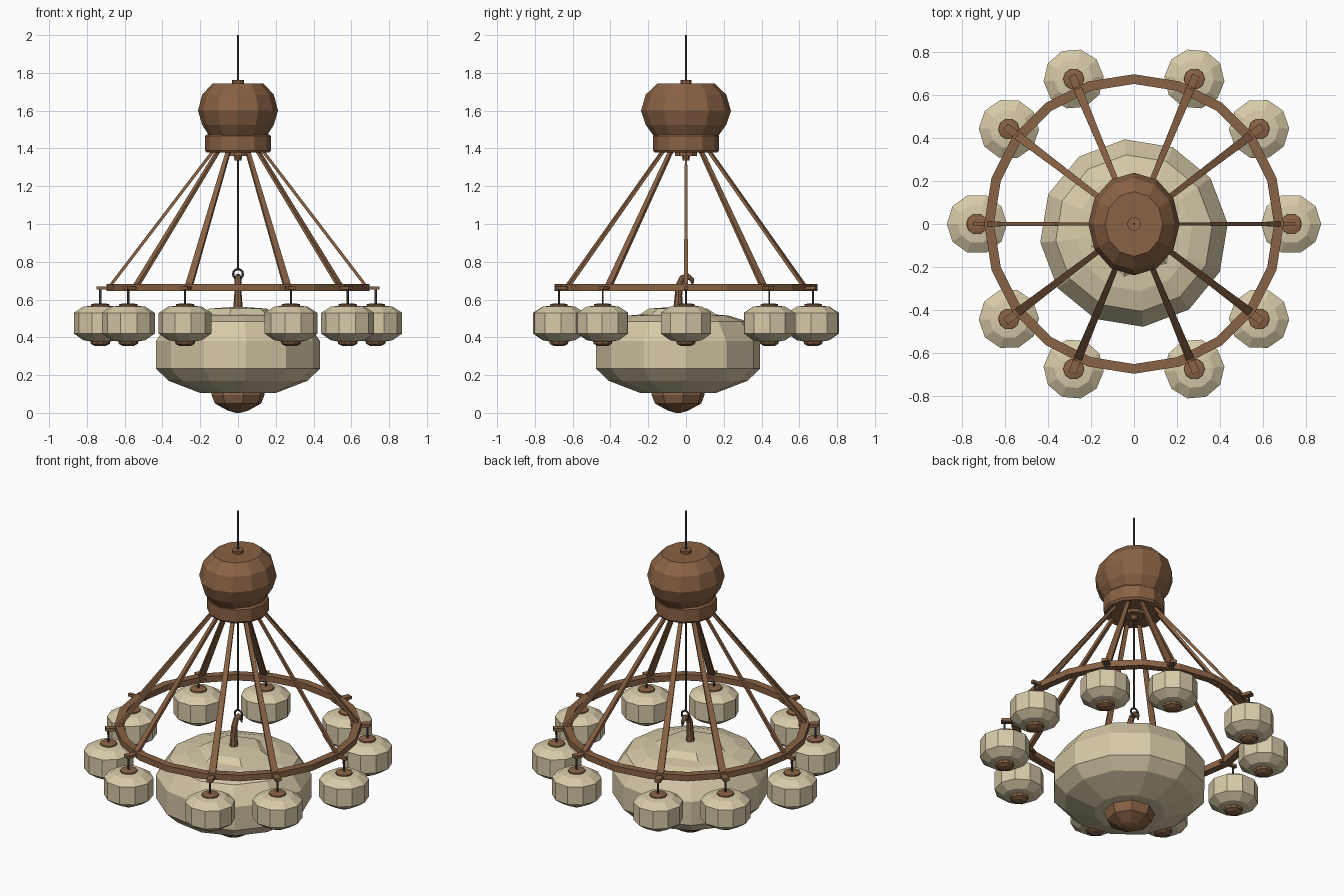
import bpy, bmesh, math
from mathutils import Vector

if "Cube" in bpy.data.objects:
    bpy.data.objects.remove(bpy.data.objects["Cube"])


def mat(name, rgb):
    m = bpy.data.materials.new(name)
    m.diffuse_color = (*rgb, 1)
    m.use_nodes = True
    m.node_tree.nodes["Principled BSDF"].inputs["Base Color"].default_value = m.diffuse_color
    return m


WOOD = mat("brown_wood", (0.25, 0.122, 0.058))
CREAM = mat("cream_shade", (0.68, 0.59, 0.39))
METAL = mat("dark_metal", (0.085, 0.07, 0.065))


def finish(name, bm, material):
    bmesh.ops.recalc_face_normals(bm, faces=bm.faces[:])
    me = bpy.data.meshes.new(name)
    bm.to_mesh(me)
    bm.free()
    me.materials.append(material)
    ob = bpy.data.objects.new(name, me)
    bpy.context.collection.objects.link(ob)
    return ob


def lathe(name, profile, n, material, at=(0, 0), sx=1, phase=0.0, closed=False):
    """Turn (radius, z) points round a vertical axis; open profiles get flat caps."""
    bm = bmesh.new()
    rings = []
    for r, z in profile:
        rings.append([bm.verts.new((at[0] + sx * r * math.cos(phase + math.tau * i / n),
                                    at[1] + r * math.sin(phase + math.tau * i / n), z))
                      for i in range(n)])
    pairs = list(zip(rings, rings[1:]))
    if closed:
        pairs.append((rings[-1], rings[0]))
    else:
        bm.faces.new(rings[0])
        bm.faces.new(rings[-1])
    for a, b in pairs:
        for i in range(n):
            j = (i + 1) % n
            bm.faces.new((a[i], a[j], b[j], b[i]))
    return finish(name, bm, material)


def strut(name, p, q, w0, w1, t, material):
    """Tapered flat bar from p to q, widths measured sideways."""
    p, q = Vector(p), Vector(q)
    d = (q - p).normalized()
    radial = Vector((q.x, q.y, 0)).normalized()
    side = Vector((-radial.y, radial.x, 0))
    up = d.cross(side)
    bm = bmesh.new()
    ends = []
    for c, w in ((p, w0), (q, w1)):
        ends.append([bm.verts.new(c + side * a * w / 2 + up * b * t / 2)
                     for a, b in ((-1, -1), (1, -1), (1, 1), (-1, 1))])
    bm.faces.new(ends[0])
    bm.faces.new(ends[1])
    for i in range(4):
        j = (i + 1) % 4
        bm.faces.new((ends[0][i], ends[0][j], ends[1][j], ends[1][i]))
    return finish(name, bm, material)


def tube(name, pts, radii, n, material):
    """Tapered tube along a path in the y-z plane."""
    bm = bmesh.new()
    pts = [Vector(p) for p in pts]
    rings = []
    for k, (p, r) in enumerate(zip(pts, radii)):
        d = (pts[min(k + 1, len(pts) - 1)] - pts[max(k - 1, 0)]).normalized()
        u = Vector((1, 0, 0))
        v = d.cross(u)
        rings.append([bm.verts.new(p + r * (u * math.cos(math.tau * i / n) + v * math.sin(math.tau * i / n)))
                      for i in range(n)])
    bm.faces.new(rings[0])
    bm.faces.new(rings[-1])
    for a, b in zip(rings, rings[1:]):
        for i in range(n):
            j = (i + 1) % n
            bm.faces.new((a[i], a[j], b[j], b[i]))
    return finish(name, bm, material)


# Canopy: faceted bulb on a collar
lathe("canopy_bulb", [(0.15, 1.745), (0.213, 1.685), (0.238, 1.60), (0.213, 1.525), (0.17, 1.465)],
      12, WOOD, sx=0.89)
lathe("canopy_collar", [(0.165, 1.475), (0.175, 1.465), (0.175, 1.39), (0.165, 1.378)], 12, WOOD)
lathe("canopy_top_boss", [(0.032, 1.74), (0.032, 1.762)], 10, WOOD)
lathe("canopy_bottom_boss", [(0.06, 1.38), (0.06, 1.36), (0.022, 1.36), (0.018, 1.335)], 10, WOOD)

# Hanging rods
lathe("ceiling_rod", [(0.006, 2.0), (0.006, 1.74)], 8, METAL)
lathe("centre_rod", [(0.005, 1.36), (0.005, 0.76)], 8, METAL)

# Wooden hoop
lathe("hoop", [(0.695, 0.682), (0.695, 0.645), (0.65, 0.645), (0.65, 0.682)], 20, WOOD,
      closed=True)

# Ten arms with lamps
angles = [0, 37.2, 67.4, 112.6, 142.8, 180, 217.2, 247.4, 292.6, 322.8]
for k, deg in enumerate(angles):
    a = math.radians(deg)
    c, s = math.cos(a), math.sin(a)
    thin = 0.55 if deg % 180 == 0 else 1.0
    strut(f"arm_{k}", (0.125 * c, 0.125 * s, 1.395), (0.69 * c, 0.69 * s, 0.655),
          0.022 * thin, 0.04 * thin, 0.016, WOOD)
    strut(f"bracket_{k}", (0.635 * c, 0.635 * s, 0.661), (0.748 * c, 0.748 * s, 0.661),
          0.036 * thin, 0.036 * thin, 0.018, WOOD)
    at = (0.729 * c, 0.729 * s)
    lathe(f"lamp_rod_{k}", [(0.006, 0.66), (0.006, 0.56)], 6, METAL, at)
    lathe(f"lamp_shade_{k}", [(0.05, 0.567), (0.09, 0.562), (0.14, 0.53), (0.14, 0.42),
                              (0.09, 0.385), (0.05, 0.378)], 10, CREAM, at, phase=a)
    lathe(f"lamp_top_cap_{k}", [(0.05, 0.56), (0.048, 0.575), (0.025, 0.58)], 10, WOOD, at)
    lathe(f"lamp_bottom_cap_{k}", [(0.055, 0.385), (0.05, 0.365), (0.028, 0.354)], 10, WOOD, at)

# Central bowl shade, hung slightly forward
mid = (0, -0.042)
lathe("bowl_shade", [(0.15, 0.525), (0.27, 0.515), (0.365, 0.485), (0.437, 0.38), (0.437, 0.235),
                     (0.37, 0.17), (0.2, 0.105)], 12, CREAM, mid, phase=0.1)
lathe("bowl_crown", [(0.22, 0.512), (0.16, 0.552), (0.04, 0.56)], 6, CREAM, mid, phase=0.3)
lathe("bottom_finial", [(0.14, 0.12), (0.143, 0.095), (0.125, 0.05), (0.055, 0.012), (0.012, 0.0)],
      8, WOOD, mid, phase=0.2)

# Curved stalk hooked over the hanging ring
tube("hook_stalk", [(0, -0.042, 0.54), (0, -0.04, 0.62), (0, -0.035, 0.68), (0, -0.018, 0.715),
                    (0, 0.01, 0.722), (0, 0.032, 0.705), (0, 0.036, 0.675)],
     [0.026, 0.02, 0.018, 0.017, 0.016, 0.012, 0.004], 8, WOOD)
bpy.ops.mesh.primitive_torus_add(major_segments=14, minor_segments=6, major_radius=0.026,
                                 minor_radius=0.006, location=(0, 0.005, 0.735),
                                 rotation=(math.pi / 2, 0, 0))
ring = bpy.context.object
ring.name = "hanging_ring"
ring.data.materials.append(METAL)
